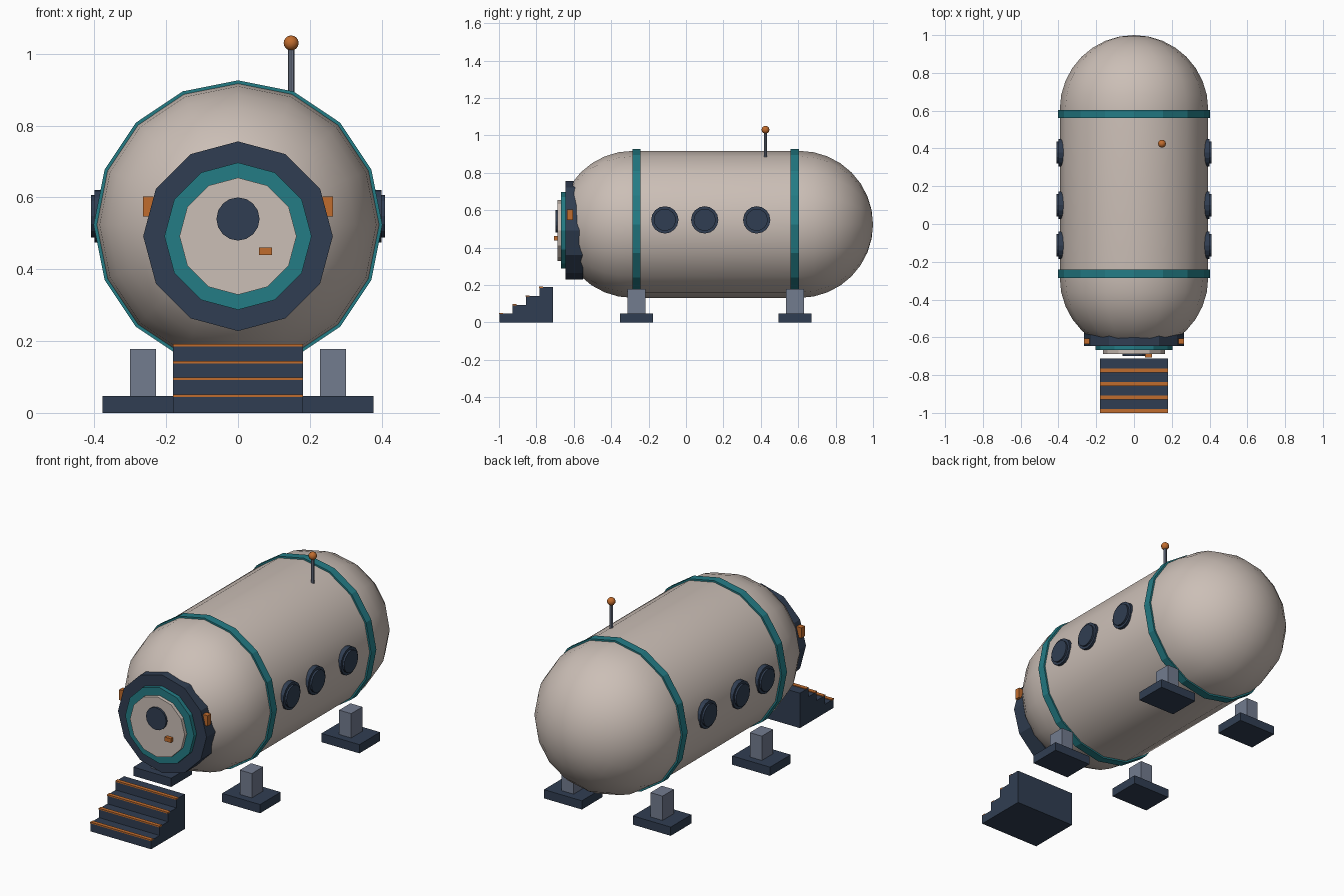
import bpy, bmesh, math
from mathutils import Matrix, Vector

cube = bpy.data.objects.get("Cube")
if cube:
    bpy.data.objects.remove(cube, do_unlink=True)


def material(name, rgb):
    m = bpy.data.materials.new(name)
    m.use_nodes = True
    m.diffuse_color = (*rgb, 1)
    m.node_tree.nodes["Principled BSDF"].inputs["Base Color"].default_value = (*rgb, 1)
    return m


CREAM = material("cream", (0.60, 0.52, 0.47))
NAVY = material("navy", (0.03, 0.048, 0.084))
TEAL = material("teal", (0.017, 0.20, 0.235))
ORANGE = material("orange", (0.53, 0.15, 0.027))
GREY = material("grey", (0.17, 0.20, 0.275))

AXES = {"x": Matrix.Rotation(math.pi / 2, 4, "Y"),
        "y": Matrix.Rotation(-math.pi / 2, 4, "X"),
        "z": Matrix.Identity(4)}


def finish(name, bm, mat, smooth=None):
    bmesh.ops.recalc_face_normals(bm, faces=bm.faces)
    mesh = bpy.data.meshes.new(name)
    bm.to_mesh(mesh)
    bm.free()
    mesh.materials.append(mat)
    ob = bpy.data.objects.new(name, mesh)
    bpy.context.collection.objects.link(ob)
    if smooth:
        bpy.ops.object.select_all(action="DESELECT")
        ob.select_set(True)
        bpy.context.view_layer.objects.active = ob
        bpy.ops.object.shade_smooth_by_angle(angle=math.radians(smooth))
    return ob


def box(name, lo, hi, mat):
    lo, hi = Vector(lo), Vector(hi)
    bm = bmesh.new()
    bmesh.ops.create_cube(bm, size=1, matrix=Matrix.Translation((lo + hi) / 2)
                          @ Matrix.Diagonal((*(hi - lo), 1)))
    return finish(name, bm, mat)


def disc(name, center, radius, depth, axis, sides, mat):
    bm = bmesh.new()
    bmesh.ops.create_cone(bm, cap_ends=True, segments=sides, radius1=radius, radius2=radius,
                          depth=depth, matrix=Matrix.Translation(center) @ AXES[axis])
    return finish(name, bm, mat)


def plate(name, x, z, radius, front, back, sides, mat):
    return disc(name, (x, (front + back) / 2, z), radius, back - front, "y", sides, mat)


# Capsule hull, a lathed half outline
HULL_Z, R, FRONT, BACK, STEPS = 0.524, 0.393, -0.285, 0.607, 8
quarter = [i * math.pi / 2 / STEPS for i in range(STEPS + 1)]
outline = [(R * math.sin(a), FRONT - R * math.cos(a)) for a in quarter]
outline += [(R * math.cos(a), BACK + R * math.sin(a)) for a in quarter]
bm = bmesh.new()
verts = [bm.verts.new((0, y, HULL_Z + r)) for r, y in outline]
edges = [bm.edges.new(pair) for pair in zip(verts, verts[1:])]
bmesh.ops.spin(bm, geom=verts + edges, cent=(0, 0, HULL_Z), axis=(0, 1, 0),
               angle=math.tau, steps=16, use_duplicate=False)
bmesh.ops.remove_doubles(bm, verts=bm.verts, dist=0.0005)
finish("hull", bm, CREAM, smooth=40)

# Bands around the hull and the feet below them
for end, y in (("front", -0.264), ("back", 0.582)):
    disc(f"{end}_band", (0, y, HULL_Z), 0.402, 0.044, "y", 16, TEAL)
    for side, x in (("left", 0.265), ("right", -0.265)):
        box(f"{end}_{side}_foot_pad", (x - 0.113, y - 0.088, 0), (x + 0.113, y + 0.088, 0.047), NAVY)
        box(f"{end}_{side}_foot_post", (x - 0.036, y - 0.048, 0.047), (x + 0.036, y + 0.048, 0.178), GREY)

# Airlock door
DOOR_Z = 0.492
plate("door_collar", 0, DOOR_Z, 0.264, -0.645, -0.55, 12, NAVY)
plate("door_frame", 0, DOOR_Z, 0.205, -0.668, -0.64, 12, TEAL)
plate("door_panel", 0, DOOR_Z, 0.163, -0.687, -0.66, 12, CREAM)
plate("door_window", 0, 0.54, 0.06, -0.698, -0.68, 16, NAVY)
box("door_handle", (0.058, -0.707, 0.439), (0.094, -0.68, 0.461), ORANGE)

# Portholes and collar lamps on both sides
for side, s in (("left", 1), ("right", -1)):
    for i, y in enumerate((-0.113, 0.10, 0.378)):
        disc(f"{side}_porthole_frame_{i + 1}", (s * 0.38, y, 0.548), 0.073, 0.04, "x", 16, NAVY)
        disc(f"{side}_porthole_glass_{i + 1}", (s * 0.39, y, 0.548), 0.059, 0.04, "x", 16, NAVY)
    x0, x1 = sorted((s * 0.235, s * 0.264))
    box(f"{side}_collar_lamp", (x0, -0.635, 0.547), (x1, -0.605, 0.603), ORANGE)

# Entry stairs: one stepped profile with a nosing strip on each tread
WIDTH, RISE, RUN, START, END = 0.181, 0.047, 0.0715, -0.998, -0.712
profile = [(START, 0)]
for i in range(4):
    y, z = START + i * RUN, (i + 1) * RISE
    profile += [(y, z), (y + RUN, z)]
    box(f"stair_nosing_{i + 1}", (-WIDTH, y - 0.002, z - 0.003), (WIDTH, y + 0.019, z + 0.004), ORANGE)
profile.append((END, 0))
bm = bmesh.new()
face = bm.faces.new([bm.verts.new((-WIDTH, y, z)) for y, z in profile])
extruded = bmesh.ops.extrude_face_region(bm, geom=[face], use_keep_orig=True)
bmesh.ops.translate(bm, vec=(2 * WIDTH, 0, 0),
                    verts=[v for v in extruded["geom"] if isinstance(v, bmesh.types.BMVert)])
finish("entry_stairs", bm, NAVY)

# Antenna
disc("antenna_rod", (0.148, 0.425, 0.95), 0.009, 0.15, "z", 8, GREY)
bm = bmesh.new()
bmesh.ops.create_uvsphere(bm, u_segments=12, v_segments=8, radius=0.021,
                          matrix=Matrix.Translation((0.148, 0.425, 1.03)))
finish("antenna_ball", bm, ORANGE, smooth=60)
